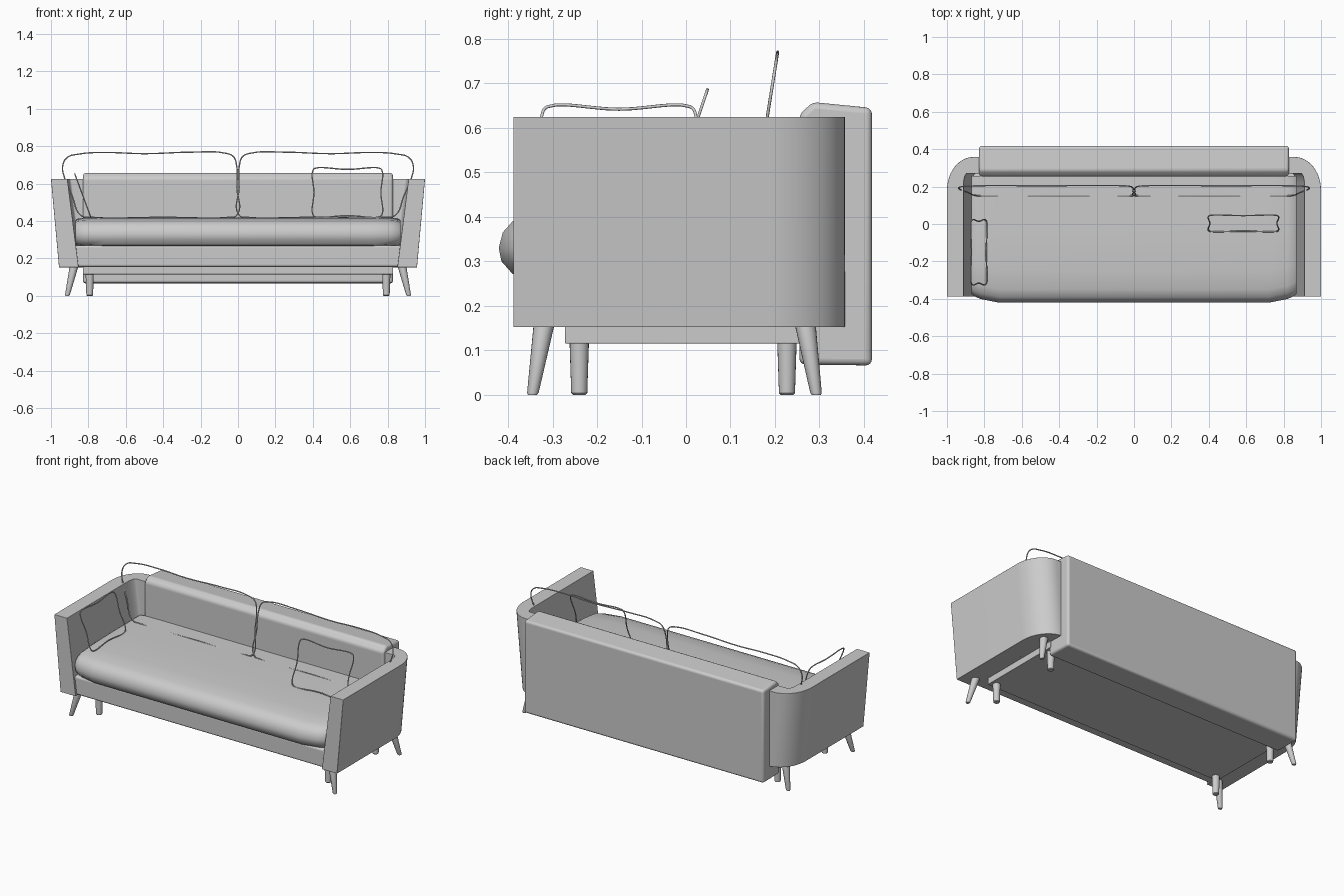
import bpy, bmesh
from math import sin, cos, pi
from mathutils import Vector

if "Cube" in bpy.data.objects:
    bpy.data.objects.remove(bpy.data.objects["Cube"])


def finish(name, bm, bevel=0.0, segments=4):
    bmesh.ops.recalc_face_normals(bm, faces=bm.faces)
    me = bpy.data.meshes.new(name)
    bm.to_mesh(me)
    bm.free()
    ob = bpy.data.objects.new(name, me)
    bpy.context.collection.objects.link(ob)
    if bevel:
        m = ob.modifiers.new("bevel", 'BEVEL')
        m.width, m.segments = bevel, segments
        m.limit_method, m.angle_limit = 'ANGLE', 0.6
    bpy.ops.object.select_all(action='DESELECT')
    bpy.context.view_layer.objects.active = ob
    ob.select_set(True)
    bpy.ops.object.shade_smooth_by_angle(angle=0.6)
    return ob


def loft(name, rings, bevel=0.0):
    """Skin closed rings of equal length and cap both ends."""
    bm = bmesh.new()
    vs = [[bm.verts.new(p) for p in r] for r in rings]
    n = len(vs[0])
    for a, b in zip(vs, vs[1:]):
        for i in range(n):
            j = (i + 1) % n
            bm.faces.new((a[i], a[j], b[j], b[i]))
    bm.faces.new(vs[0])
    bm.faces.new(vs[-1])
    return finish(name, bm, bevel)


def box(name, lo, hi, bevel):
    (x0, y0, z0), (x1, y1, z1) = lo, hi
    ring = [(x0, y0), (x1, y0), (x1, y1), (x0, y1)]
    return loft(name, [[(x, y, z) for x, y in ring] for z in (z0, z1)], bevel)


def leg(name, top, bottom, r_top, r_bottom):
    a, b = Vector(bottom), Vector(top)
    rings = []
    for t, r in ((0, r_bottom * 0.8), (0.03, r_bottom), (1, r_top)):
        c = a.lerp(b, t)
        rings.append([(c.x + r * cos(k * pi / 10), c.y + r * sin(k * pi / 10), c.z)
                      for k in range(20)])
    return loft(name, rings)


def piping(name, pts, radius=0.0035):
    cu = bpy.data.curves.new(name, 'CURVE')
    cu.dimensions = '3D'
    cu.bevel_depth, cu.bevel_resolution = radius, 2
    sp = cu.splines.new('BEZIER')
    sp.bezier_points.add(len(pts) - 1)
    for bp, p in zip(sp.bezier_points, pts):
        bp.co = p
        bp.handle_left_type = bp.handle_right_type = 'AUTO'
    sp.use_cyclic_u = True
    sp.resolution_u = 6
    ob = bpy.data.objects.new(name, cu)
    bpy.context.collection.objects.link(ob)
    bpy.ops.object.select_all(action='DESELECT')
    bpy.context.view_layer.objects.active = ob
    ob.select_set(True)
    bpy.ops.object.convert(target='MESH')


def arm_plan(s, outer, inner, z):
    """Hook-shaped plan: straight arm that curls round the back corner."""
    pts = [(outer, -0.388)]
    for k in range(13):
        a = k * pi / 24
        pts.append((outer - 0.14 + 0.14 * cos(a), 0.18 + 0.178 * sin(a)))
    pts += [(0.815, 0.358), (0.815, 0.27)]
    for k in range(12, -1, -1):
        a = k * pi / 24
        pts.append((inner - 0.02 + 0.02 * cos(a), 0.20 + 0.07 * sin(a)))
    pts.append((inner, -0.388))
    return [(s * x, y, z) for x, y in pts]


# Arms leaning outwards
for s, side in ((-1, "left"), (1, "right")):
    loft(side + "_arm", [arm_plan(s, 0.957, 0.852, 0.152),
                         arm_plan(s, 1.0, 0.912, 0.625)], 0.022)

# Base rail and lower frame
box("base", (-0.875, -0.375, 0.155), (0.875, 0.27, 0.27), 0.012)
box("lower_frame", (-0.83, -0.272, 0.115), (0.83, 0.27, 0.16), 0.003)

# Back panel: side profile swept along x
back = [(0.255, 0.068), (0.255, 0.63), (0.285, 0.658), (0.418, 0.645), (0.418, 0.066)]
loft("back_panel", [[(x, y, z) for y, z in back] for x in (-0.828, 0.828)], 0.014)

# Seat cushion: bulging front, narrowing to the ends
seat = [(-0.34, 0.26), (-0.39, 0.272), (-0.415, 0.30), (-0.421, 0.33), (-0.412, 0.365),
        (-0.39, 0.39), (-0.35, 0.404), (-0.25, 0.415), (-0.05, 0.42), (0.256, 0.42), (0.256, 0.26)]
rings = []
for x, dy, k in ((-0.87, 0.05, 0.8), (-0.855, 0.035, 0.93), (-0.82, 0.02, 0.98), (-0.72, 0, 1),
                 (0.72, 0, 1), (0.82, 0.02, 0.98), (0.855, 0.035, 0.93), (0.87, 0.05, 0.8)):
    rings.append([(x, y + (dy if y < 0 else 0), 0.34 + (z - 0.34) * k) for y, z in seat])
loft("seat_cushion", rings)

# Splayed outer legs and straight inner legs
for s, side in ((-1, "left"), (1, "right")):
    leg(side + "_front_leg", (s * 0.875, -0.318, 0.165), (s * 0.913, -0.345, 0), 0.024, 0.013)
    leg(side + "_back_leg", (s * 0.875, 0.267, 0.165), (s * 0.913, 0.293, 0), 0.024, 0.013)
    leg(side + "_front_inner_leg", (s * 0.793, -0.24, 0.125), (s * 0.793, -0.24, 0), 0.022, 0.018)
    leg(side + "_back_inner_leg", (s * 0.793, 0.227, 0.125), (s * 0.793, 0.227, 0), 0.022, 0.018)

# Back cushion piping loops, leaning backwards
loop = [(0.007, 0.43), (0.006, 0.58), (0.008, 0.70), (0.025, 0.745), (0.07, 0.763), (0.25, 0.768),
        (0.5, 0.76), (0.7, 0.766), (0.85, 0.758), (0.915, 0.738), (0.938, 0.69), (0.93, 0.64),
        (0.885, 0.53), (0.84, 0.43), (0.78, 0.42), (0.4, 0.42), (0.05, 0.42)]
for s, side in ((-1, "left"), (1, "right")):
    piping(side + "_back_cushion_piping",
           [(s * x, 0.15 + (z - 0.42) * 0.16, z) for x, z in loop])


def pillow_loop(a0, a1, z0, z1):
    """Rounded rectangle with slightly pinched edges."""
    c, d, am, zm = 0.012, 0.006, (a0 + a1) / 2, (z0 + z1) / 2
    return [(a0, z0 + c), (a0 + d, zm), (a0, z1 - c), (a0 + c, z1), (am, z1 - d), (a1 - c, z1),
            (a1, z1 - c), (a1 - d, zm), (a1, z0 + c), (a1 - c, z0), (am, z0 + d), (a0 + c, z0)]


# Throw pillow piping: one leaning back, one leaning on the left arm
piping("right_pillow_piping", [(x, -0.04 + (z - 0.423) * 0.335, z)
                               for x, z in pillow_loop(0.4, 0.77, 0.423, 0.682)])
piping("left_pillow_piping", [(-0.788 - (z - 0.423) * 0.37, y, z)
                              for y, z in pillow_loop(-0.322, 0.02, 0.423, 0.648)])
